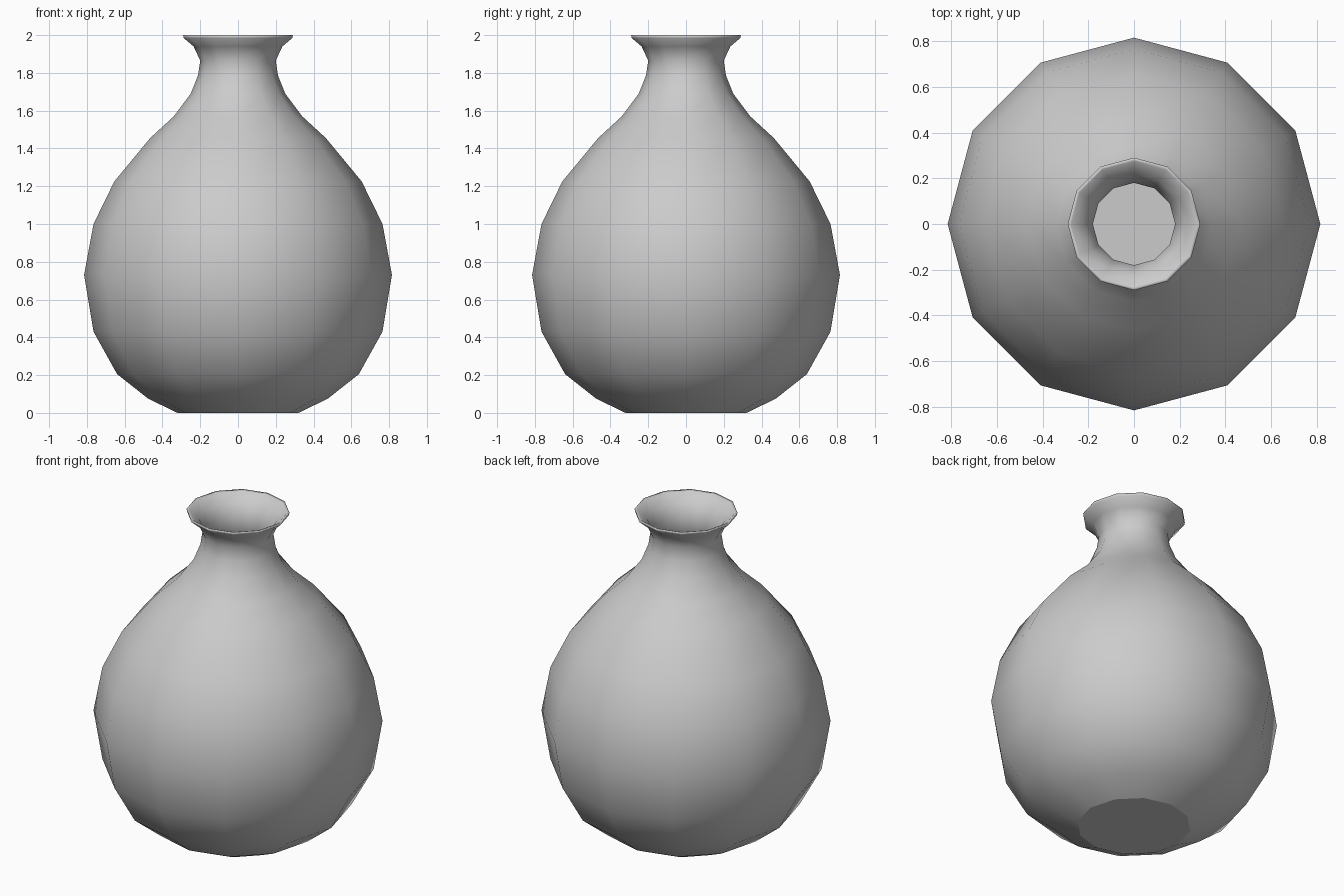
import bpy, bmesh, math

if "Cube" in bpy.data.objects:
    bpy.data.objects.remove(bpy.data.objects["Cube"])

SIDES = 12

# Outer wall from foot to lip, then inner wall back down to the floor (radius, height)
outer = [(0.32, 0), (0.475, 0.075), (0.64, 0.205), (0.765, 0.43), (0.815, 0.73),
         (0.765, 1.0), (0.655, 1.225), (0.465, 1.455), (0.34, 1.57), (0.25, 1.69),
         (0.212, 1.785), (0.2, 1.865), (0.235, 1.94), (0.288, 1.985), (0.29, 2.0)]
inner = [(0.275, 1.995), (0.22, 1.945), (0.18, 1.865), (0.192, 1.78), (0.232, 1.68),
         (0.325, 1.555), (0.45, 1.44), (0.638, 1.215), (0.745, 0.995), (0.795, 0.73),
         (0.745, 0.437), (0.625, 0.22), (0.467, 0.094), (0.315, 0.02)]

bm = bmesh.new()
rings = []
for r, z in outer + inner:
    rings.append([bm.verts.new((r * math.cos(2 * math.pi * i / SIDES),
                                r * math.sin(2 * math.pi * i / SIDES), z))
                  for i in range(SIDES)])

# Walls
for a, b in zip(rings, rings[1:]):
    for i in range(SIDES):
        j = (i + 1) % SIDES
        bm.faces.new((a[i], a[j], b[j], b[i]))

# Foot and inside floor
bm.faces.new(rings[0][::-1])
bm.faces.new(rings[-1])
bmesh.ops.recalc_face_normals(bm, faces=bm.faces[:])

# Smooth walls, with hard edges around foot and floor
for f in bm.faces:
    f.smooth = len(f.verts) == 4
for ring in (rings[0], rings[-1]):
    for i in range(SIDES):
        bm.edges.get((ring[i], ring[(i + 1) % SIDES])).smooth = False

mesh = bpy.data.meshes.new("vase")
bm.to_mesh(mesh)
bm.free()
vase = bpy.data.objects.new("vase", mesh)
bpy.context.collection.objects.link(vase)
